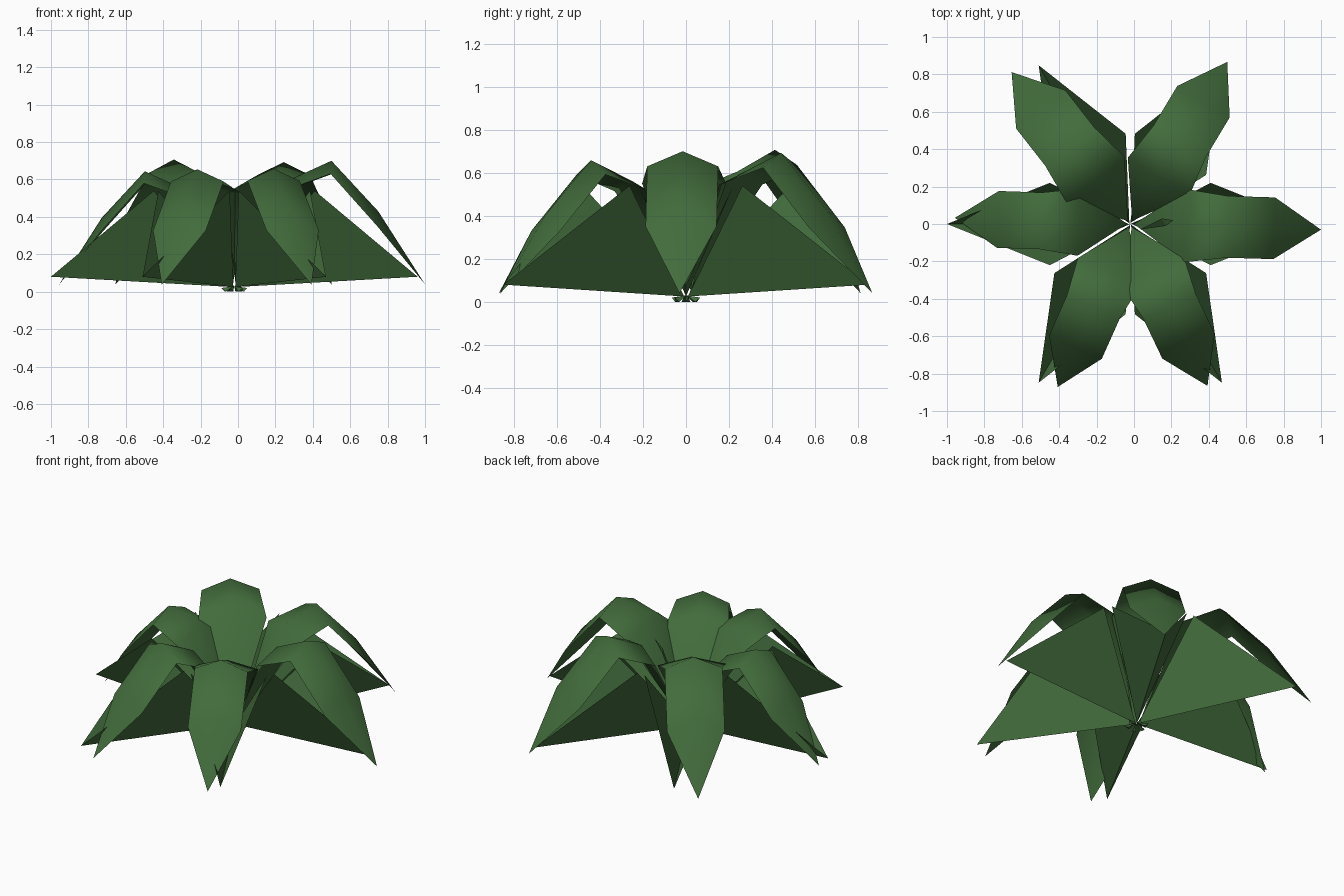
import bpy, math
from mathutils import Matrix, Vector

if "Cube" in bpy.data.objects:
    bpy.data.objects.remove(bpy.data.objects["Cube"])

green = bpy.data.materials.new("leaf green")
green.diffuse_color = (0.055, 0.15, 0.045, 1)
green.use_nodes = True
green.node_tree.nodes["Principled BSDF"].inputs["Base Color"].default_value = green.diffuse_color
CENTRE = Vector((-0.02, 0, 0))


def add_mesh(name, verts, faces, angle=0.0, scale=1.0, smooth=False):
    """Make a part along +x, then turn it about the plant's centre."""
    me = bpy.data.meshes.new(name)
    turn = Matrix.Rotation(math.radians(angle), 3, 'Z')
    me.from_pydata([turn @ (Vector(v) * scale) + CENTRE for v in verts], [], faces)
    me.materials.append(green)
    for p in me.polygons:
        p.use_smooth = smooth
    me.update()
    ob = bpy.data.objects.new(name, me)
    bpy.context.collection.objects.link(ob)
    return ob


# Arching leaf: rows of (radius, midrib height, half width, edge droop)
ROWS = [(0.30, 0.60, 0.195, 0.05), (0.52, 0.70, 0.165, 0.07),
        (0.77, 0.43, 0.165, 0.08)]


def arching_leaf(i, angle, scale):
    verts = [(0.02, 0, 0.03)]
    for r, z, w, d in ROWS:
        verts += [(r, -w, z - d), (r, 0, z), (r, w, z - d)]
    verts.append((1.02, 0, 0.04))
    faces = [(0, 1, 2), (0, 2, 3)]
    for k in range(len(ROWS) - 1):
        a = 1 + 3 * k
        faces += [(a, a + 3, a + 4, a + 1), (a + 1, a + 4, a + 5, a + 2)]
    a, tip = len(verts) - 4, len(verts) - 1
    faces += [(a, tip, a + 1), (a + 1, tip, a + 2)]
    add_mesh(f"arching_leaf_{i}", verts, faces, angle, scale, True)


# Folded under-leaf: two triangles meeting in a keel from base to tip
def folded_leaf(i, angle):
    verts = [(0.01, 0, 0.025), (0.43, -0.22, 0.54), (0.98, 0, 0.08), (0.43, 0.22, 0.54)]
    add_mesh(f"folded_leaf_{i}", verts, [(0, 2, 1), (0, 3, 2)], angle)


# Turn and size of each arching leaf
LEAVES = [(-1.7, 1.0), (59.1, 0.99), (128, 1.01), (178, 0.92), (246, 0.935), (295.5, 0.94)]
for i, (angle, scale) in enumerate(LEAVES):
    arching_leaf(i + 1, angle, scale)
    folded_leaf(i + 1, 60 * i)

# Small young shoot inside the plant
add_mesh("young_shoot",
         [(0.05, -0.03, 0.10), (0.19, -0.01, 0.46), (0.23, 0.02, 0.53), (0.17, 0.03, 0.46)],
         [(0, 1, 3), (1, 2, 3)])

# Short root stubs
for k in range(6):
    add_mesh(f"root_stub_{k + 1}",
             [(0.0, 0, 0.03), (0.05, -0.012, 0.0), (0.07, 0, 0.02), (0.05, 0.012, 0.0)],
             [(0, 1, 2), (0, 2, 3), (0, 3, 1), (1, 3, 2)], 60 * k + 10)
